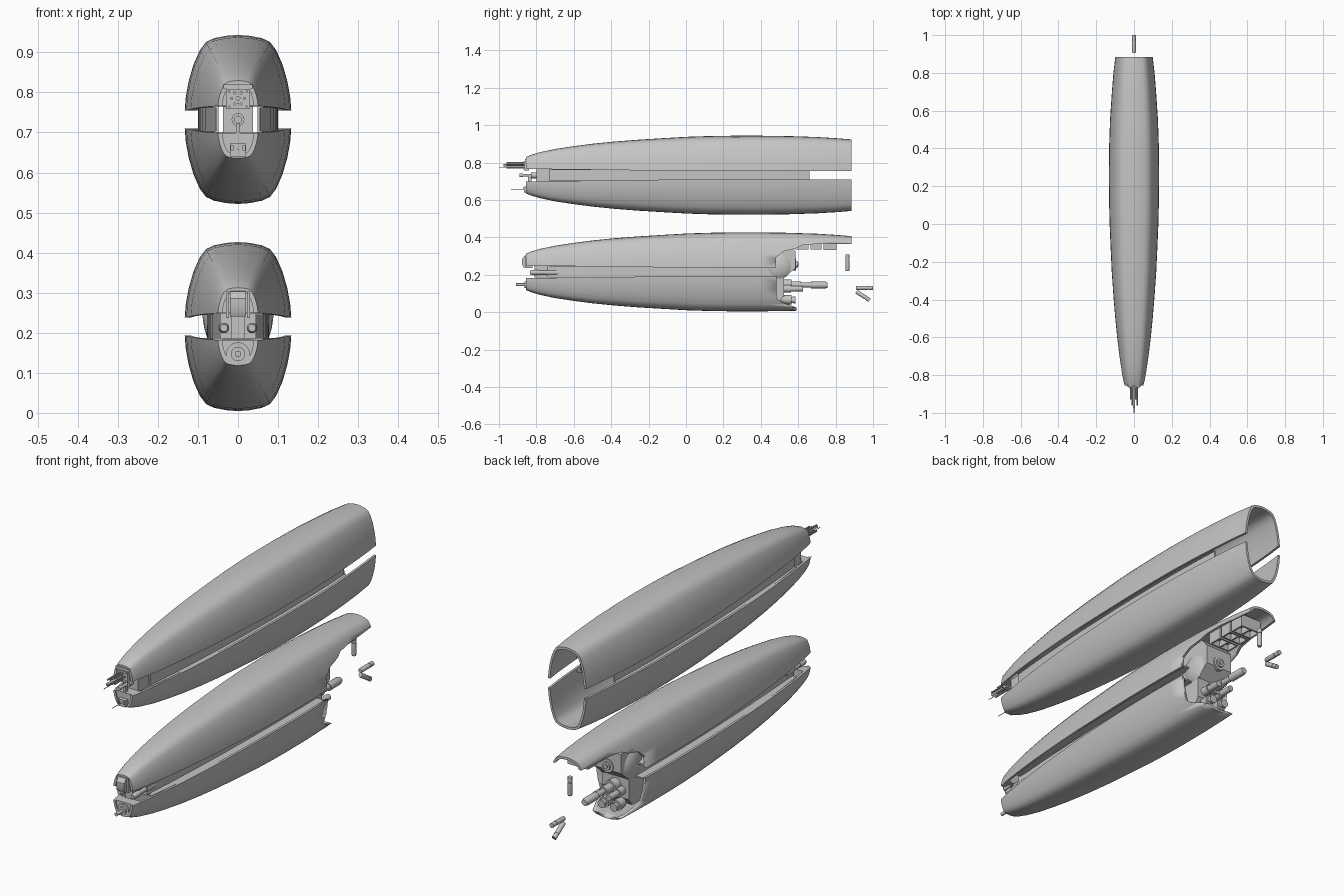
import bpy, bmesh, math
from mathutils import Vector

if "Cube" in bpy.data.objects:
    bpy.data.objects.remove(bpy.data.objects["Cube"])

hull = bpy.data.materials.new("hull_grey")
hull.diffuse_color = (0.56, 0.56, 0.56, 1)
hull.use_nodes = True
hull.node_tree.nodes["Principled BSDF"].inputs["Base Color"].default_value = hull.diffuse_color

# hull stations: y, half width, half height
STATIONS = [(-.855, .050, .097), (-.83, .056, .108), (-.78, .065, .123), (-.7, .077, .140),
            (-.6, .089, .155), (-.5, .099, .168), (-.38, .109, .180), (-.25, .118, .190),
            (-.12, .124, .198), (0, .129, .205), (.12, .132, .209), (.25, .133, .211),
            (.4, .132, .211), (.55, .127, .209), (.7, .117, .204), (.8, .109, .198), (.885, .099, .191)]
# half section from the seam to the crown: width factor, height factor
SECTION = [(1, 0), (.98, .18), (.925, .39), (.835, .61), (.715, .80), (.60, .907), (.45, .957), (.22, .988)]


def finish(name, bm, angle=30):
    bmesh.ops.recalc_face_normals(bm, faces=bm.faces)
    me = bpy.data.meshes.new(name)
    bm.to_mesh(me)
    bm.free()
    me.materials.append(hull)
    ob = bpy.data.objects.new(name, me)
    bpy.context.collection.objects.link(ob)
    bpy.ops.object.select_all(action='DESELECT')
    ob.select_set(True)
    bpy.context.view_layer.objects.active = ob
    bpy.ops.object.shade_smooth_by_angle(angle=math.radians(angle))
    return ob


def loft(name, rings):
    bm = bmesh.new()
    vs = [[bm.verts.new(p) for p in r] for r in rings]
    n = len(vs[0])
    for a, b in zip(vs, vs[1:]):
        for i in range(n):
            j = (i + 1) % n
            bm.faces.new((a[i], a[j], b[j], b[i]))
    bm.faces.new(vs[0])
    bm.faces.new(vs[-1])
    return finish(name, bm)


def size_at(y):
    for (y0, w0, h0), (y1, w1, h1) in zip(STATIONS, STATIONS[1:]):
        if y <= y1:
            f = (y - y0) / (y1 - y0)
            return w0 + f * (w1 - w0), h0 + f * (h1 - h0)
    return STATIONS[-1][1:]


def arch(y, w, h, z0, sign):
    seam = .0225 + .011 * max(0, min(1, -y / .855))
    half = [(w * u, seam + (h - seam) * v) for u, v in SECTION]
    pts = half + [(0, h)] + [(-x, z) for x, z in reversed(half)]
    return [(x, y, z0 + sign * z) for x, z in pts]


def shell(name, z0, sign, t=.011):
    rings = []
    for y, w, h in STATIONS:
        rings.append(arch(y, w, h, z0, sign) + arch(y, w - t, h - t, z0, sign)[::-1])
    return loft(name, rings)


def nose_plug(name, z0, sign):
    return loft(name, [arch(y, size_at(y)[0] - .007, size_at(y)[1] - .007, z0, sign) for y in (-.848, -.80)])


def box(name, x, y, z):
    return loft(name, [[(x[0], b, z[0]), (x[1], b, z[0]), (x[1], b, z[1]), (x[0], b, z[1])] for b in y])


def prism(name, half, profile):
    return loft(name, [[(x, y, z) for y, z in profile] for x in (-half, half)])


def turned(name, start, end, radii, n=16):
    """Turned part: radii is a list of (fraction along the axis, radius)."""
    a, b = Vector(start), Vector(end)
    d = b - a
    u = d.orthogonal().normalized()
    v = d.normalized().cross(u)
    return loft(name, [[a + d * f + (u * math.cos(2 * math.pi * i / n) + v * math.sin(2 * math.pi * i / n)) * r
                        for i in range(n)] for f, r in radii])


def rod(name, start, end, r, n=16):
    return turned(name, start, end, [(0, r), (1, r)], n)


def cut(ob, half, profile):
    tool = prism("cutter", half, profile)
    m = ob.modifiers.new("cut", 'BOOLEAN')
    m.operation, m.solver, m.object = 'DIFFERENCE', 'EXACT', tool
    bpy.context.view_layer.objects.active = ob
    bpy.ops.object.modifier_apply(modifier=m.name)
    bpy.data.objects.remove(tool)


def channel(name, z0, side, k, y_end):
    # recessed strip joining the two shells
    rings = []
    for y in [-.73] + [s[0] for s in STATIONS if -.73 < s[0] < y_end] + [y_end]:
        w = size_at(y)[0]
        a, b, z, i = w * k, w - .009, .036, .029
        rings.append([(side * px, y, z0 + pz) for px, pz in
                      [(a - .006, -z), (b, -z), (b, -i), (a, -i), (a, i), (b, i), (b, z), (a - .006, z)]])
    return loft(name, rings)


A, B = .7325, .2155   # seam heights of the upper and lower craft

for label, z0, k, end in (("upper_craft", A, .75, .66), ("lower_craft", B, .58, .48)):
    top = shell(label + "_top_shell", z0, 1)
    low = shell(label + "_bottom_shell", z0, -1)
    nose_plug(label + "_top_nose", z0, 1)
    nose_plug(label + "_bottom_nose", z0, -1)
    for s in (-1, 1):
        channel(label + "_side_channel", z0, s, k, end)
    if z0 == B:   # broken-open tail
        cut(top, .3, [(.48, .1), (.48, .29), (.52, .325), (.585, .34), (.62, .358), (.70, .365), (1, .365), (1, .1)])
        cut(low, .3, [(.485, .3), (.485, .075), (.51, .055), (.59, .025), (.59, -.1), (1, -.1), (1, .3)])

# upper craft: gun cluster, middle gun, lower sensor
box("gun_panel", (-.03, .03), (-.866, -.84), (.758, .808))
box("gun_panel_brow", (-.036, .036), (-.860, -.84), (.808, .820))
rod("centre_barrel", (0, -.975, .785), (0, -.85, .785), .006)
for i in range(6):
    t = i * math.pi / 3
    x, z = .016 * math.cos(t), .785 + .016 * math.sin(t)
    rod("ring_barrel", (x, -.93 if i % 2 else -.96, z), (x, -.85, z), .004, 10)
for x in (-.022, .022):
    for z in (.765, .802):
        rod("panel_bolt", (x, -.870, z), (x, -.86, z), .003, 8)
rod("long_needle", (0, -1.0, .772), (0, -.85, .772), .0015, 6)
box("middle_gun_block", (-.038, .038), (-.80, -.72), (.690, .772))
turned("middle_gun", (0, -.89, .732), (0, -.74, .732),
       [(0, .010), (.12, .010), (.12, .007), (.4, .007), (.4, .016), (1, .016)])
box("middle_gun_post", (-.005, .005), (-.845, -.825), (.69, .73))
box("sensor_housing", (-.020, .020), (-.866, -.84), (.640, .672))
for x in (-.015, .015):
    box("sensor_lug", (x - .004, x + .004), (-.872, -.85), (.655, .667))
rod("sensor_needle", (0, -.935, .658), (0, -.85, .658), .0015, 6)

# lower craft: nose box, twin guns, round port
prism("nose_box", .020, [(-.84, .24), (-.868, .24), (-.876, .255), (-.876, .285), (-.862, .303), (-.84, .305)])
for s in (-1, 1):
    box("nose_rail", (s * .026 - .004, s * .026 + .004), (-.862, -.82), (.237, .303))
    turned("twin_gun", (s * .035, -.835, .212), (s * .035, -.68, .212),
           [(0, .009), (.08, .013), (.3, .013), (.3, .010), (.6, .010), (.6, .014), (1, .014)])
box("twin_gun_block", (-.018, .018), (-.81, -.70), (.185, .25))
box("gun_mount", (-.045, .045), (-.74, -.70), (.185, .25))
turned("port", (0, -.908, .147), (0, -.84, .147),
       [(0, .008), (.65, .008), (.65, .018), (.78, .018), (.78, .029), (1, .029)], 24)

# lower craft tail: bulkhead, side domes, engine, thrusters
prism("tail_bulkhead", .070, [(.40, .055), (.50, .055), (.525, .09), (.525, .185), (.585, .235),
                              (.585, .325), (.55, .365), (.40, .38)])
for s in (-1, 1):
    turned("side_dome", (s * .055, .495, .245), (s * .088, .495, .245),
           [(0, .068), (.4, .068), (.7, .054), (.9, .032), (1, .008)], 24)
    turned("thruster", (s * .032, .48, .070), (s * .032, .585, .065),
           [(0, .018), (.4, .018), (.4, .023), (.65, .025), (.8, .025), (.8, .016), (1, .019)])
turned("bulkhead_port", (0, .57, .255), (0, .602, .255),
       [(0, .032), (.6, .032), (.6, .020), (.85, .020), (.85, .010), (1, .010)], 20)
turned("engine", (0, .50, .145), (0, .757, .145),
       [(0, .030), (.25, .030), (.25, .020), (.45, .020), (.45, .013), (.66, .013),
        (.66, .018), (.95, .018), (1, .014)])
for s in (-1, 1):
    turned("side_engine", (s * .034, .50, .125), (s * .034, .625, .125),
           [(0, .020), (.5, .020), (.5, .014), (1, .014)])

# ribbed bay under the tail overhang
for y0, y1, z in ((.585, .655, .335), (.665, .725, .335), (.735, .805, .333)):
    for s in (-1, 1):
        box("bay_side", (s * .05 - .004, s * .05 + .004), (y0, y1), (z, .392))
    box("bay_spine", (-.004, .004), (y0, y1), (z, .392))
    for y in (y0, y1 - .007):
        box("bay_rib", (-.05, .05), (y, y + .007), (z, .392))
    box("bay_roof", (-.05, .05), (y0, y1), (.365, .392))

# loose canisters
for a, b in (((0, .863, .22), (0, .863, .308)),
             ((0, .908, .130), (0, 1.0, .130)),
             ((0, .911, .110), (0, .982, .064))):
    turned("canister", a, b, [(0, .009), (.08, .011), (.7, .011), (.7, .009), (.76, .009), (.76, .011), (1, .011)])
